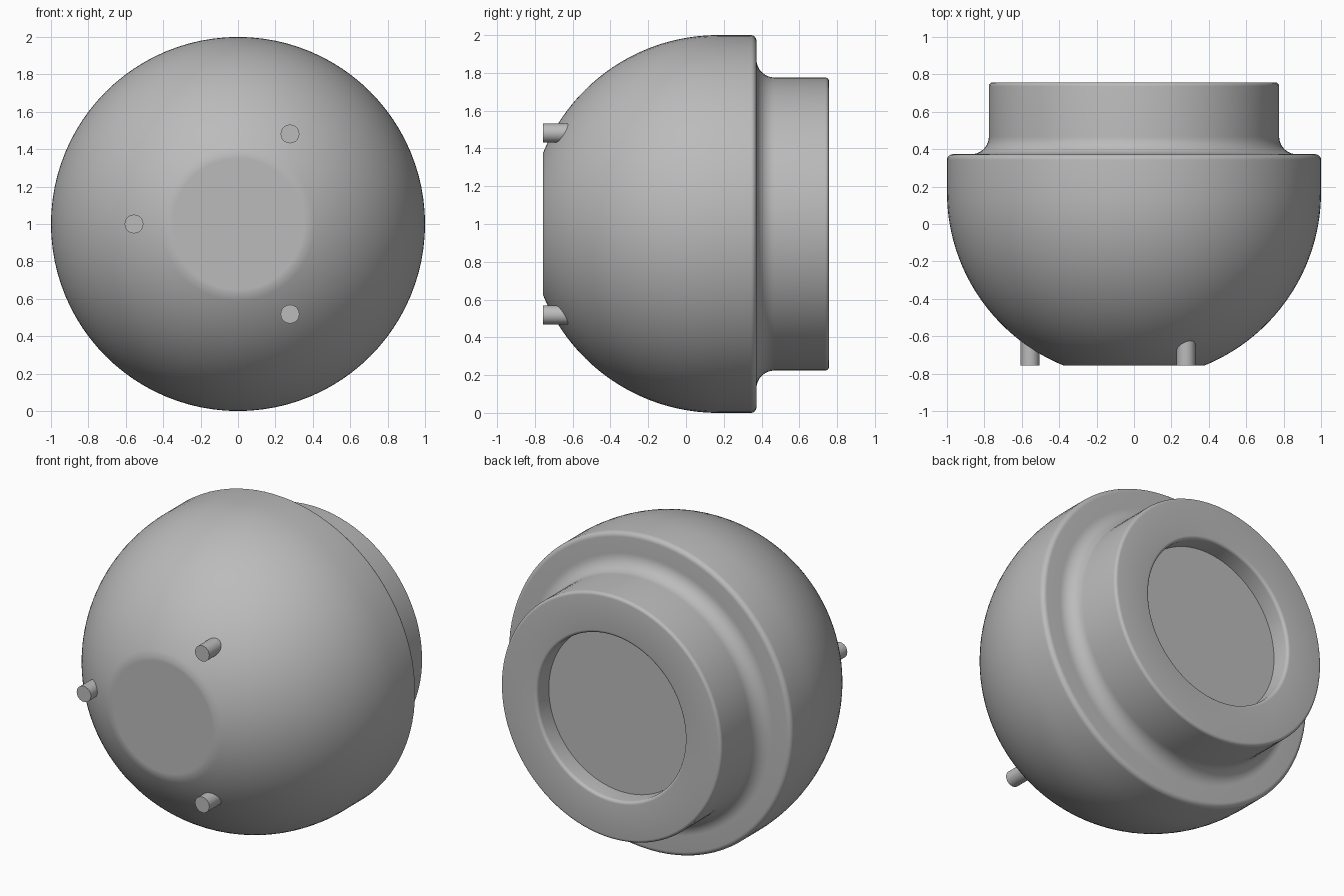
import bpy, bmesh, math
from mathutils import Vector

if "Cube" in bpy.data.objects:
    bpy.data.objects.remove(bpy.data.objects["Cube"], do_unlink=True)

grey = bpy.data.materials.new("plain grey")
grey.use_nodes = True
colour = (0.5, 0.5, 0.5, 1)
grey.diffuse_color = colour
grey.node_tree.nodes["Principled BSDF"].inputs["Base Color"].default_value = colour

FRONT, BACK, SHOULDER, NECK = -0.757, 0.757, 0.373, 0.776


def arc(r, y, radius, start, end, steps):
    """Points (distance from axis, y) along a circular arc, in degrees."""
    angles = [math.radians(start + (end - start) * i / steps) for i in range(steps + 1)]
    return [(r + radius * math.cos(a), y + radius * math.sin(a)) for a in angles]


def lathe(name, profile, segments):
    """Spin a profile that starts and ends on the front-to-back axis."""
    bm = bmesh.new()
    verts = [bm.verts.new((r, y, 1)) for r, y in profile]
    edges = [bm.edges.new(pair) for pair in zip(verts, verts[1:])]
    bmesh.ops.spin(bm, geom=verts + edges, cent=(0, 0, 1), axis=(0, 1, 0),
                   angle=math.tau, steps=segments)
    bmesh.ops.remove_doubles(bm, verts=bm.verts, dist=0.0005)
    bmesh.ops.recalc_face_normals(bm, faces=bm.faces)
    mesh = bpy.data.meshes.new(name)
    bm.to_mesh(mesh)
    bm.free()
    obj = bpy.data.objects.new(name, mesh)
    bpy.context.collection.objects.link(obj)
    finish(obj)
    return obj


def finish(obj):
    obj.data.materials.clear()
    obj.data.materials.append(grey)
    bpy.ops.object.select_all(action="DESELECT")
    obj.select_set(True)
    bpy.context.view_layer.objects.active = obj
    bpy.ops.object.shade_smooth_by_angle(angle=math.radians(35))


# Rounded body, stepped neck and shallow recess in one turned shape
dome_y = 0.17
flat_angle = math.degrees(math.asin(FRONT - dome_y))
edge, lip, fillet = 0.03, 0.02, 0.095
recess_r, recess_y = 0.52, BACK - 0.12
profile = [(0, FRONT), (0.35, FRONT)]
profile += arc(0, dome_y, 1, flat_angle, 0, 32)
profile += arc(1 - edge, SHOULDER - edge, edge, 0, 90, 6)
profile += arc(NECK + fillet, SHOULDER + fillet, fillet, 270, 180, 10)
profile += arc(NECK - lip, BACK - lip, lip, 0, 90, 5)
profile += arc(recess_r + lip, BACK - lip, lip, 90, 180, 5)
profile += [(recess_r, recess_y), (0, recess_y)]
lathe("housing", profile, 96)

# Three pegs spaced evenly around the flat nose
for name, degrees in (("right_peg", 180), ("upper_left_peg", 60), ("lower_left_peg", -60)):
    a = math.radians(degrees)
    bpy.ops.mesh.primitive_cylinder_add(
        vertices=32, radius=0.05, depth=0.25,
        location=Vector((0.556 * math.cos(a), FRONT + 0.125, 1 + 0.556 * math.sin(a))),
        rotation=(math.pi / 2, 0, 0))
    peg = bpy.context.object
    peg.name = name
    finish(peg)
